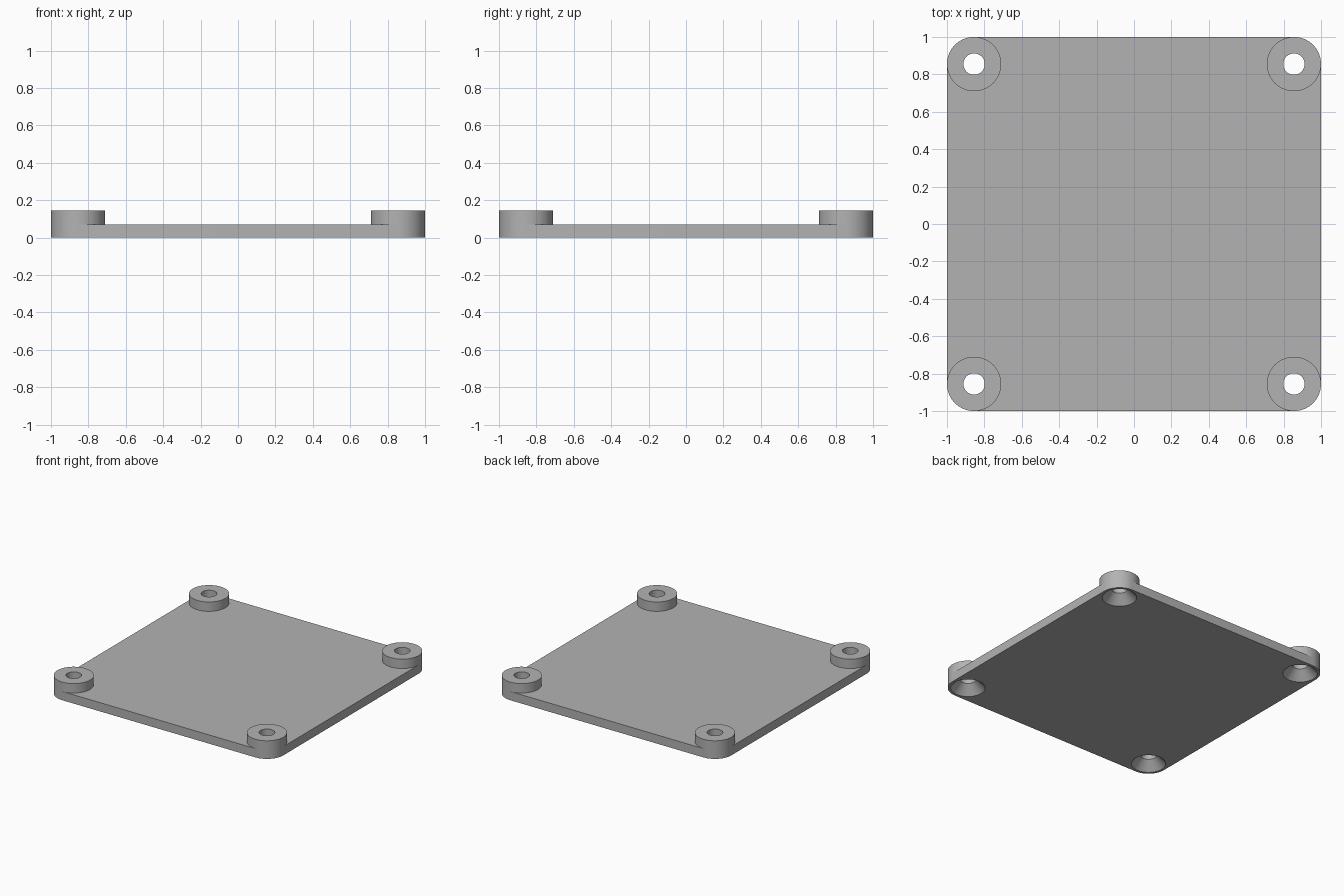
import bpy
import bmesh
from math import cos, sin, pi, radians

cube = bpy.data.objects.get("Cube")
if cube:
    bpy.data.objects.remove(cube, do_unlink=True)

HALF, RADIUS, HOLE, SINK = 1.0, 0.145, 0.057, 0.125
PLATE_TOP, BOSS_TOP = 0.07, 0.145
SEGS = 64
C = HALF - RADIUS
CORNERS = {"back_left": (C, C), "back_right": (-C, C),
           "front_right": (-C, -C), "front_left": (C, -C)}

grey = bpy.data.materials.new("plain_grey")
grey.use_nodes = True
colour = (0.45, 0.45, 0.45, 1)
grey.diffuse_color = colour
grey.node_tree.nodes["Principled BSDF"].inputs["Base Color"].default_value = colour


def add_object(name, bm):
    bmesh.ops.recalc_face_normals(bm, faces=bm.faces)
    mesh = bpy.data.meshes.new(name)
    bm.to_mesh(mesh)
    bm.free()
    mesh.materials.append(grey)
    obj = bpy.data.objects.new(name, mesh)
    bpy.context.collection.objects.link(obj)
    return obj


def lathe(bm, centre, profile, closed=False):
    """Turn a (radius, height) profile around a vertical axis."""
    rings = [[bm.verts.new((centre[0] + r * cos(2 * pi * i / SEGS),
                            centre[1] + r * sin(2 * pi * i / SEGS), z))
              for i in range(SEGS)] for r, z in profile]
    for low, high in zip(rings, rings[1:]):
        for i in range(SEGS):
            j = (i + 1) % SEGS
            bm.faces.new((low[i], low[j], high[j], high[i]))
    if closed:
        bm.faces.new(rings[0])
        bm.faces.new(rings[-1])


def smooth(obj):
    bpy.ops.object.select_all(action="DESELECT")
    obj.select_set(True)
    bpy.context.view_layer.objects.active = obj
    bpy.ops.object.shade_smooth_by_angle(angle=radians(30))


# Base plate: rounded square, extruded upward
bm = bmesh.new()
outline = []
for k, (x, y) in enumerate(CORNERS.values()):
    for i in range(SEGS // 4 + 1):
        a = k * pi / 2 + 2 * pi * i / SEGS
        outline.append(bm.verts.new((x + RADIUS * cos(a), y + RADIUS * sin(a), 0)))
base = bm.faces.new(outline)
top = bmesh.ops.extrude_face_region(bm, geom=[base], use_keep_orig=True)["geom"]
bmesh.ops.translate(bm, vec=(0, 0, PLATE_TOP),
                    verts=[v for v in top if isinstance(v, bmesh.types.BMVert)])
plate = add_object("base_plate", bm)

# Countersinks: cones cut through the plate from below
slope = (SINK - HOLE) / PLATE_TOP
over = 0.02
bm = bmesh.new()
for corner in CORNERS.values():
    lathe(bm, corner, [(SINK + slope * over, -over),
                       (HOLE - slope * over, PLATE_TOP + over)], closed=True)
cutter = add_object("countersink_cutter", bm)
cutter.hide_render = True

cut = plate.modifiers.new("countersinks", "BOOLEAN")
cut.operation = "DIFFERENCE"
cut.solver = "EXACT"
cut.object = cutter
bpy.context.view_layer.objects.active = plate
plate.select_set(True)
bpy.ops.object.modifier_apply(modifier=cut.name)
bpy.data.objects.remove(cutter, do_unlink=True)
smooth(plate)

# Raised bosses with screw holes, one on each corner
for name, corner in CORNERS.items():
    bm = bmesh.new()
    lathe(bm, corner, [(RADIUS, PLATE_TOP), (RADIUS, BOSS_TOP),
                       (HOLE, BOSS_TOP), (HOLE, PLATE_TOP)])
    smooth(add_object(name + "_boss", bm))
